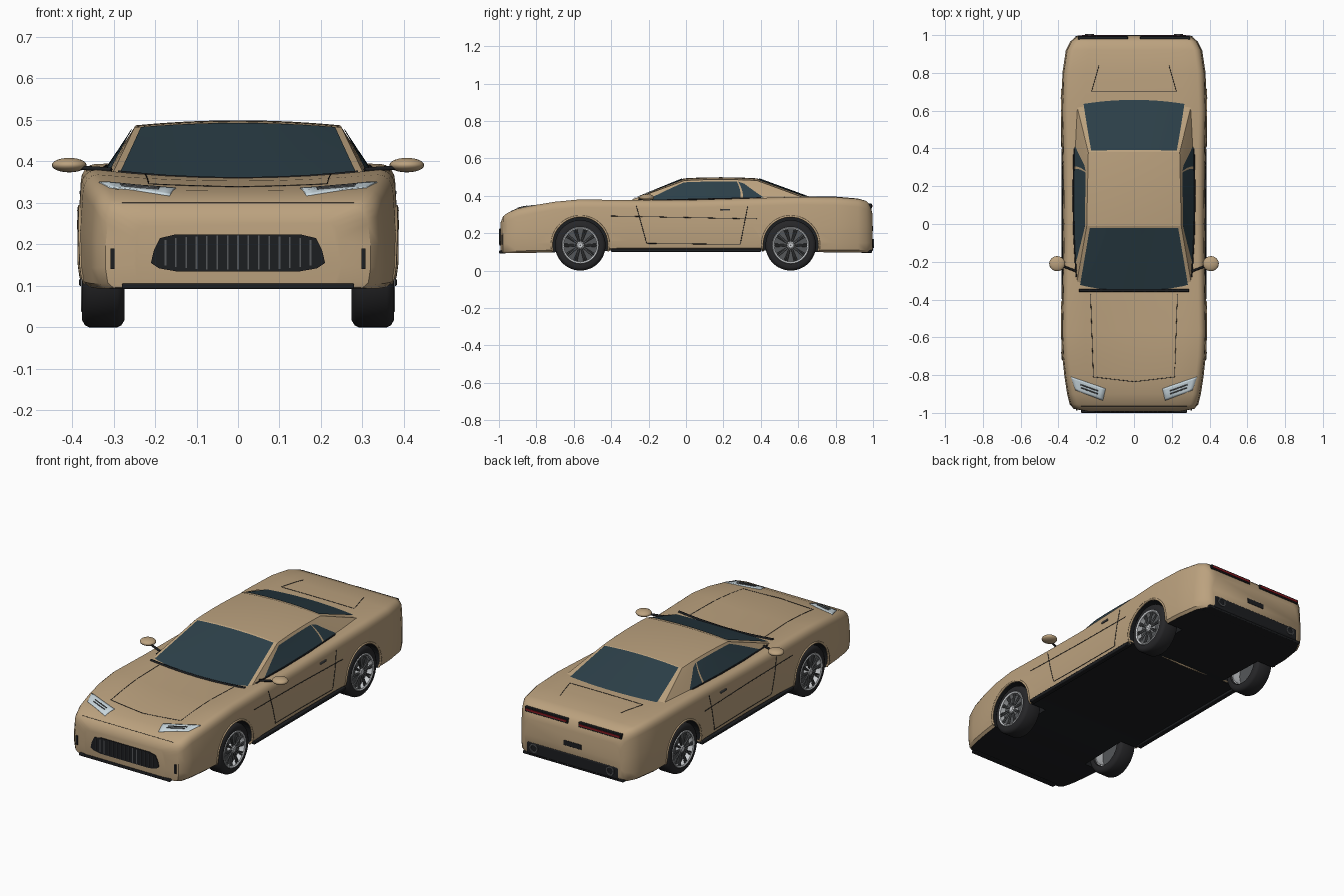
import bpy, bmesh, math
from mathutils import Vector as V
from mathutils.bvhtree import BVHTree

if "Cube" in bpy.data.objects:
    bpy.data.objects.remove(bpy.data.objects["Cube"])


def material(name, *rgb):
    m = bpy.data.materials.new(name)
    m.diffuse_color = (*rgb, 1)
    m.use_nodes = True
    m.node_tree.nodes["Principled BSDF"].inputs["Base Color"].default_value = m.diffuse_color
    return m


PAINT = material("paint", .50, .36, .21)
BLACK = material("black", .012, .013, .015)
GLASS = material("glass", .025, .05, .065)
RUBBER = material("rubber", .02, .02, .022)
GREY = material("dark_metal", .09, .095, .1)
SILVER = material("silver", .6, .62, .64)
LAMP = material("lamp", .6, .7, .75)
RED = material("red", .25, .01, .015)


def smooth(o, angle=35):
    bpy.ops.object.select_all(action='DESELECT')
    o.select_set(True)
    bpy.context.view_layer.objects.active = o
    bpy.ops.object.shade_smooth_by_angle(angle=math.radians(angle))


def mesh(name, verts, faces, mat, angle=35):
    me = bpy.data.meshes.new(name)
    me.from_pydata([tuple(v) for v in verts], [], faces)
    bm = bmesh.new()
    bm.from_mesh(me)
    bmesh.ops.recalc_face_normals(bm, faces=bm.faces)
    bm.to_mesh(me)
    bm.free()
    me.materials.append(mat)
    o = bpy.data.objects.new(name, me)
    bpy.context.collection.objects.link(o)
    smooth(o, angle)
    return o


def box(name, c, s, mat, bevel=0):
    corners = [(c[0] + s[0] * i / 2, c[1] + s[1] * j / 2, c[2] + s[2] * k / 2)
               for i in (-1, 1) for j in (-1, 1) for k in (-1, 1)]
    o = mesh(name, corners, [(0, 1, 3, 2), (4, 6, 7, 5), (0, 4, 5, 1), (2, 3, 7, 6), (0, 2, 6, 4), (1, 5, 7, 3)], mat)
    if bevel:
        b = o.modifiers.new("bevel", 'BEVEL')
        b.width, b.segments = bevel, 3
    return o


def tube(name, pts, r, mat):
    cu = bpy.data.curves.new(name, 'CURVE')
    cu.dimensions, cu.bevel_depth, cu.bevel_resolution, cu.use_fill_caps = '3D', r, 1, True
    sp = cu.splines.new('POLY')
    sp.points.add(len(pts) - 1)
    for p, q in zip(sp.points, pts):
        p.co = (*q, 1)
    cu.materials.append(mat)
    o = bpy.data.objects.new(name, cu)
    bpy.context.collection.objects.link(o)
    return o


def lathe(name, prof, centre, mat, side=1, n=40):
    # Closed (x, r) profile turned around the x axis
    k = len(prof)
    vs = [V(centre) + V((side * x, r * math.cos(2 * math.pi * i / n), r * math.sin(2 * math.pi * i / n)))
          for i in range(n) for x, r in prof]
    fs = [(i * k + j, i * k + (j + 1) % k, (i + 1) % n * k + (j + 1) % k, (i + 1) % n * k + j)
          for i in range(n) for j in range(k)]
    return mesh(name, vs, fs, mat)


# Body shell lofted from stations: y, half width, shoulder z, centre offset, bottom z
stations = [(-.992, .25, .255, 0, .10), (-.978, .32, .29, 0, .095), (-.955, .34, .308, 0, .093),
            (-.9, .354, .332, -.003, .093), (-.81, .368, .350, -.008, .095), (-.7, .38, .368, -.015, .098),
            (-.57, .385, .38, -.02, .1), (-.3, .38, .377, -.022, .11), (0, .377, .377, -.01, .11),
            (.35, .38, .387, 0, .11), (.6, .385, .394, .003, .1), (.8, .379, .392, .003, .097),
            (.92, .361, .383, .002, .097), (.965, .338, .372, 0, .097), (.985, .316, .352, 0, .1),
            (.998, .297, .30, 0, .115)]
verts = []
for y, w, zt, c, zb in stations:
    r = .042
    half = [(f * (w - r), zt + c * (1 - f * f)) for f in (.25, .5, .75, 1)]
    half += [(w - r + (r - .006) * math.sin(a), zt - r + r * math.cos(a)) for a in (.4, .8, 1.2, 1.57)]
    half += [(w, zb + (zt - zb) * .5), (w, zb + .05), (w - .006, zb + .012), (w - .02, zb)]
    ring = [(-x, z) for x, z in reversed(half)] + [(0, zt + c)] + half
    verts += [(x, y, z) for x, z in ring]
n = len(ring)
faces = [(i * n + j, i * n + (j + 1) % n, (i + 1) * n + (j + 1) % n, (i + 1) * n + j)
         for i in range(len(stations) - 1) for j in range(n)]
faces += [tuple(range(n)), tuple(range(len(verts) - n, len(verts)))]
body = mesh("body_shell", verts, faces, PAINT)
body.data.materials.append(BLACK)
for p in body.data.polygons:
    if p.normal.z < -.9:
        p.material_index = 1
tree = BVHTree.FromPolygons(verts, faces)


def on_body(p, d, lift=0):
    d = V(d)
    h = tree.ray_cast(V(p) - d * 2, d)[0]
    return (h if h else V(p)) - d * lift


def seam(name, corners, d, r=.0018, mat=BLACK, lift=0):
    pts = [V(a).lerp(V(b), i / 10) for a, b in zip(corners, corners[1:]) for i in range(11)]
    return tube(name, [on_body(p, d, lift) for p in pts], r, mat)


# Wheel wells cut through the sides
WHEELS = [(s, y) for s in (-1, 1) for y in (-.565, .56)]
for s, y in WHEELS:
    bpy.ops.mesh.primitive_cylinder_add(vertices=48, radius=.152, depth=.24, location=(s * .38, y, .138),
                                        rotation=(0, math.pi / 2, 0))
    cut = bpy.context.object
    cut.name, cut.hide_render = "well_cutter", True
    cut.data.materials.append(BLACK)
    m = body.modifiers.new("well", 'BOOLEAN')
    m.object, m.operation, m.solver, m.material_mode = cut, 'DIFFERENCE', 'EXACT', 'TRANSFER'
    bpy.context.view_layer.objects.active = body
    bpy.ops.object.modifier_apply(modifier=m.name)
    bpy.data.objects.remove(cut)
smooth(body)


def patch(name, corners, low, high, mat, rise=(0, 0, 0), uv=((0, 0), (1, 0), (1, 1), (0, 1)), out=(0, 0, 0), k=12):
    # Bowed four-corner panel; uv picks a quad within it
    a, b, c, d = map(V, corners)
    q = [V(t) for t in uv]
    vs = []
    for j in range(k + 1):
        for i in range(k + 1):
            t = q[0].lerp(q[1], i / k).lerp(q[3].lerp(q[2], i / k), j / k)
            u, v = t
            vs.append(a.lerp(b, u).lerp(d.lerp(c, u), v) + V(low).lerp(V(high), v) * 4 * u * (1 - u)
                      + V(rise) * 4 * v * (1 - v) + V(out))
    fs = [(j * (k + 1) + i, j * (k + 1) + i + 1, (j + 1) * (k + 1) + i + 1, (j + 1) * (k + 1) + i)
          for j in range(k) for i in range(k)]
    return mesh(name, vs, fs, mat)


# Cabin: roof, screens and sides share the same corner points
def pt(p, s):
    return (p[0] * s, p[1], p[2])


Bf, Br, Rf, Rr = (.307, -.335, .362), (.307, .645, .384), (.25, -.01, .481), (.242, .38, .481)
crown = (0, 0, .012)
patch("roof", [pt(Rf, -1), pt(Rf, 1), pt(Rr, 1), pt(Rr, -1)], crown, crown, PAINT, rise=(0, 0, .006))
front = [pt(Bf, -1), pt(Bf, 1), pt(Rf, 1), pt(Rf, -1)]
rear = [pt(Br, -1), pt(Br, 1), pt(Rr, 1), pt(Rr, -1)]
patch("windscreen_frame", front, (0, -.025, -.012), crown, PAINT)
patch("windscreen", front, (0, -.025, -.012), crown, GLASS, uv=((.03, .02), (.97, .02), (.965, .97), (.035, .97)),
      out=(0, -.002, .004))
patch("rear_window_frame", rear, (0, .025, .003), crown, PAINT)
patch("rear_window", rear, (0, .025, .003), crown, GLASS, uv=((.06, .04), (.94, .04), (.965, .97), (.035, .97)),
      out=(0, .002, .004))
for s in (-1, 1):
    side = [pt(Bf, s), pt(Br, s), pt(Rr, s), pt(Rf, s)]
    low, high = (s * .014, 0, 0), (0, 0, .006)
    patch("cabin_side", side, low, high, PAINT)
    out = (s * .004, 0, .001)
    patch("door_window", side, low, high, GLASS, uv=((.10, .1), (.645, .1), (.70, .9), (.07, .9)), out=out)
    patch("quarter_window", side, low, high, GLASS, uv=((.66, .1), (.78, .1), (.76, .8), (.715, .9)), out=out)
    tube("window_sill_trim", [(s * x, y, z) for x, y, z in
                              ((.306, -.28, .374), (.318, -.05, .379), (.322, .15, .384), (.317, .4, .389))], .004, BLACK)
    # Mirror
    bpy.ops.mesh.primitive_uv_sphere_add(segments=24, ring_count=12, location=(s * .407, -.21, .391))
    mirror = bpy.context.object
    mirror.name, mirror.scale = "mirror", (.042, .04, .0175)
    mirror.data.materials.append(PAINT)
    smooth(mirror, 60)
    tube("mirror_stalk", [(s * .305, -.25, .38), (s * .4, -.215, .386)], .006, BLACK)
    # Headlamp laid on the wing
    a, b, c, d = (V((s * x, y, .35)) for x, y in ((.165, -.935), (.31, -.88), (.335, -.808), (.15, -.872)))
    grid = [on_body(a.lerp(b, i / 8).lerp(d.lerp(c, i / 8), j / 6), (0, 0, -1), .003) for j in range(7) for i in range(9)]
    lamp = mesh("headlamp", grid, [(j * 9 + i, j * 9 + i + 1, j * 9 + i + 10, j * 9 + i + 9)
                                   for j in range(6) for i in range(8)], LAMP)
    lamp.modifiers.new("thickness", 'SOLIDIFY').thickness = .006
    for t in (.38, .62):
        seam("headlamp_bar", [a.lerp(d, t).lerp(b.lerp(c, t), .2), a.lerp(d, t).lerp(b.lerp(c, t), .75)],
             (0, 0, -1), .003, GREY, .004)
    # Door lines, crease and handle
    inward = (-s, 0, 0)
    seam("door_seam", [(0, -.265, .345), (0, -.21, .145), (0, .29, .14), (0, .33, .345)], inward)
    seam("side_crease", [(0, -.4, .292), (0, .38, .276)], inward)
    box("door_handle", (s * .378, .21, .325), (.008, .05, .01), GREY, .002)
    box("side_skirt", (s * .368, 0, .108), (.03, .80, .018), BLACK, .004)
    box("front_vent", (s * .303, -.981, .165), (.01, .012, .05), BLACK).rotation_euler = (0, 0, 0)
    # Bonnet and boot lines
    seam("bonnet_seam", [(s * .23, -.37, .4), (s * .215, -.81, .4), (0, -.835, .4)], (0, 0, -1), .0015)
    seam("boot_seam", [(0, .70, .4), (s * .225, .70, .4), (s * .185, .84, .4)], (0, 0, -1), .0015)
    # Tail lamps and exhausts
    box("tail_lamp_surround", (s * .165, .98, .345), (.265, .028, .026), BLACK, .003)
    box("tail_lamp", (s * .165, .984, .345), (.25, .026, .010), RED)
    lathe("exhaust", [(-.02, .018), (.02, .018), (.02, .024), (-.02, .024)], (0, 0, 0), GREY, 1, 24)
    ex = bpy.context.object
    ex.location, ex.rotation_euler = (s * .235, .985, .145), (0, 0, math.pi / 2)

# Nose: grille, slats, lip
half = [(.15, .224), (.188, .215), (.203, .185), (.21, .155), (.19, .142), (.15, .135)]
outline = half + [(-x, z) for x, z in reversed(half)]
k = len(outline)
mesh("grille", [(x, y, z) for y in (-.996, -.97) for x, z in outline],
     [tuple(range(k)), tuple(range(k, 2 * k))] + [(i, (i + 1) % k, k + (i + 1) % k, k + i) for i in range(k)], BLACK)
for i in range(15):
    x = (i - 7) * .025
    box("grille_slat", (x, -.996, .18), (.004, .006, .082 - .02 * (abs(x) / .175) ** 3), GREY)
box("front_lip", (0, -.982, .099), (.56, .036, .014), BLACK, .004)
seam("nose_crease", [(-.28, -.965, .4), (.28, -.965, .4)], (0, 0, -1), .001)
seam("cowl_strip", [(-.29, -.352, .4), (.29, -.352, .4)], (0, 0, -1), .007)

# Tail: plate recess and diffuser
box("plate_recess", (0, .995, .225), (.11, .01, .028), BLACK, .002)
box("diffuser", (0, .978, .139), (.57, .044, .074), BLACK, .012)
box("rear_lip", (0, .965, .102), (.62, .06, .014), BLACK, .004)
for i in range(6):
    box("diffuser_fin", ((i - 2.5) * .06, .982, .122), (.006, .034, .03), GREY)

# Wheels with tyre, rim and spokes
for s, y in WHEELS:
    c = (s * .325, y, .135)
    lathe("tyre", [(-.05, .098), (-.051, .118), (-.044, .13), (-.034, .135), (.034, .135), (.044, .13), (.051, .118),
                   (.05, .098), (.04, .094), (-.04, .094)], c, RUBBER, s, 48)
    lathe("rim", [(-.04, .088), (-.04, .096), (.05, .099), (.054, .096), (.05, .088)], c, SILVER, s, 48)
    lathe("brake_disc", [(.008, .001), (.008, .09), (.02, .09), (.02, .001)], c, GREY, s)
    lathe("hub", [(.01, .001), (.01, .024), (.044, .022), (.05, .014), (.05, .001)], c, SILVER, s, 24)
    for i in range(10):
        t = 2 * math.pi * i / 10
        for e in (-.07, .07):
            tube("spoke", [(c[0] + s * h, y + r * math.cos(t + q), c[2] + r * math.sin(t + q))
                           for h, r, q in ((.042, .016, 0), (.046, .092, e))], .0045, GREY)
    # Arch lip follows the body side
    arc = [math.radians(-12 + 204 * i / 36) for i in range(37)]
    tube("arch_lip", [on_body((0, y + .152 * math.cos(a), .138 + .152 * math.sin(a)), (-s, 0, 0), -.001) for a in arc],
         .006, PAINT)
